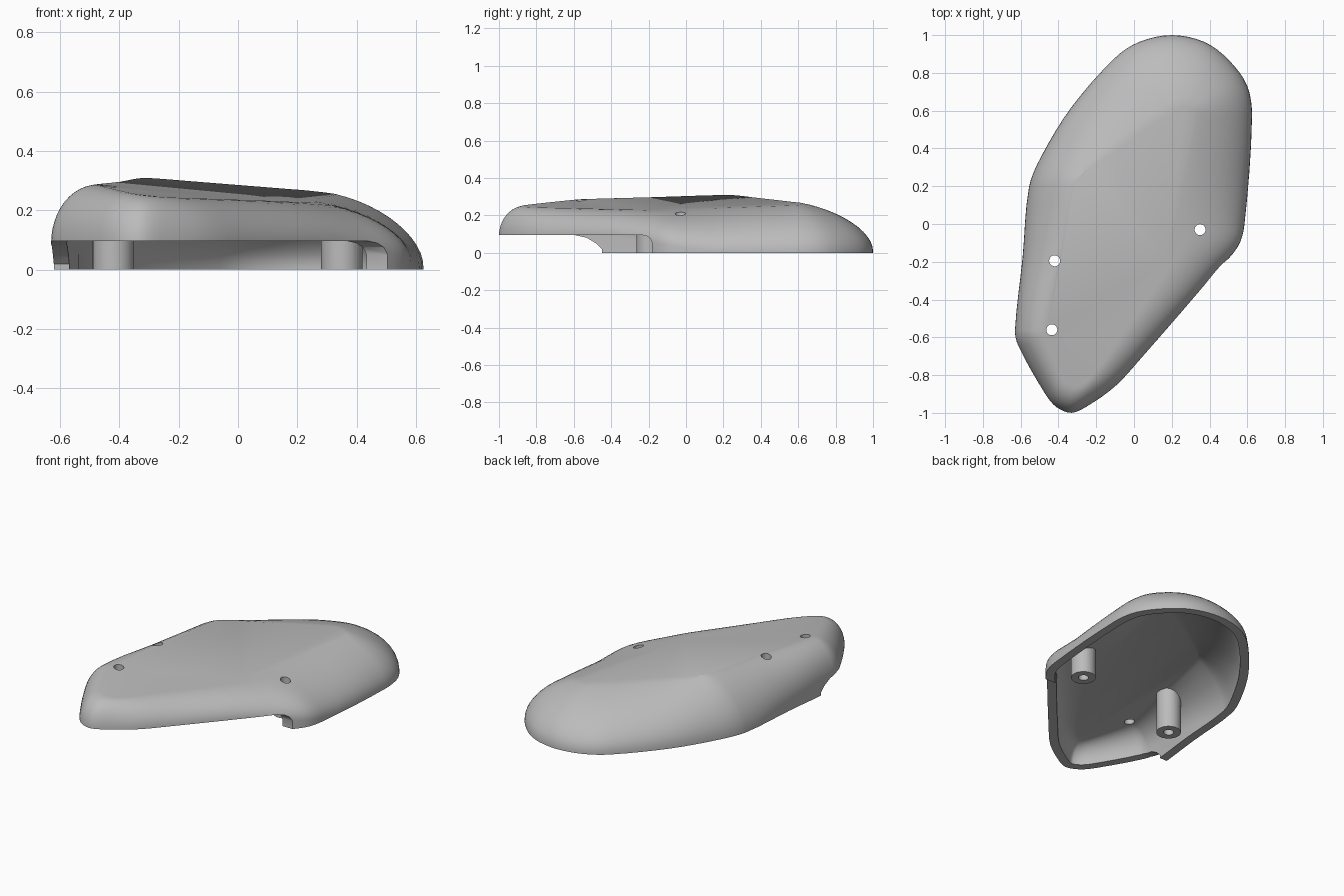
import bpy, bmesh, math
from mathutils import Vector

if "Cube" in bpy.data.objects:
    bpy.data.objects.remove(bpy.data.objects["Cube"], do_unlink=True)

grey = bpy.data.materials.new("light_grey")
grey.use_nodes = True
grey.diffuse_color = (0.5, 0.5, 0.5, 1)
grey.node_tree.nodes["Principled BSDF"].inputs["Base Color"].default_value = (0.5, 0.5, 0.5, 1)

# Footprint point paired with the matching point on the edge of the flat top
OUTLINE = [
    (.625, .57, .33, .57), (.60, .73, .32, .61), (.50, .87, .29, .62),
    (.37, .965, .26, .62), (.2, 1, .22, .61), (.03, .965, .17, .57),
    (-.1, .88, .08, .51), (-.33, .62, -.12, .37), (-.49, .36, -.26, .275),
    (-.555, .2, -.32, .2), (-.59, -.18, -.395, -.19), (-.63, -.56, -.475, -.56),
    (-.615, -.64, -.46, -.62), (-.47, -.9, -.37, -.82), (-.41, -.97, -.345, -.85),
    (-.33, -1, -.31, -.86), (-.24, -.96, -.26, -.84), (-.1, -.86, -.19, -.75),
    (.03, -.72, -.1, -.61), (.43, -.26, .17, -.2), (.55, -.12, .22, -.09),
    (.585, 0, .24, .02)]


def smooth_loop(points, steps=4):
    """Closed Catmull-Rom curve through the points."""
    pts = [Vector(p) for p in points]
    n, out = len(pts), []
    for i in range(n):
        a, b, c, d = (pts[(i + k) % n] for k in (-1, 0, 1, 2))
        # tangents limited by segment length keep long straight runs straight
        span = (c - b).length
        m1 = (c - a) * span / ((b - a).length + span)
        m2 = (d - b) * span / ((d - c).length + span)
        for s in range(steps):
            t = s / steps
            out.append(b * (2*t**3 - 3*t**2 + 1) + m1 * (t**3 - 2*t**2 + t)
                       + c * (3*t**2 - 2*t**3) + m2 * (t**3 - t**2))
    return out


def loft(name, rings):
    """Closed solid through a stack of equal rings."""
    bm = bmesh.new()
    rows = [[bm.verts.new(p) for p in ring] for ring in rings]
    n = len(rows[0])
    for low, high in zip(rows, rows[1:]):
        for i in range(n):
            j = (i + 1) % n
            bm.faces.new((low[i], low[j], high[j], high[i]))
    bm.faces.new(rows[0][::-1])
    bm.faces.new(rows[-1])
    bmesh.ops.recalc_face_normals(bm, faces=bm.faces)
    mesh = bpy.data.meshes.new(name)
    bm.to_mesh(mesh)
    bm.free()
    mesh.materials.append(grey)
    obj = bpy.data.objects.new(name, mesh)
    bpy.context.collection.objects.link(obj)
    return obj


def dome(name, wall, roof, skirt):
    """Domed body, shrunk by a wall and roof thickness."""
    loop = smooth_loop(OUTLINE)
    n, steps = len(loop), 12
    rings = [[] for _ in range(steps + 2)]
    for i, p in enumerate(loop):
        tangent = (loop[(i + 1) % n] - loop[i - 1]).xy.normalized()
        inward = Vector((-tangent.y, tangent.x))
        base = p.xy + inward * wall
        top = Vector((p[2], p[3])) + inward * wall * 0.4
        height = 0.261 - 0.117 * top.x + 0.054 * top.y - roof
        front = min(1, max(0, (0.1 - p.y) * 2))
        upright, bulge = 0.01 + 0.08 * front, 0.72 + 0.28 * front
        rings[0].append((base.x, base.y, -skirt))
        for k in range(steps + 1):
            a = math.pi / 2 * k / steps
            u = math.cos(a)
            rise = bulge * math.sin(a) + (1 - bulge) * (1 - u)
            spot = top.lerp(base, u)
            rings[k + 1].append((spot.x, spot.y, upright + (height - upright) * rise))
    return loft(name, rings)


def cylinder(name, x, y, radius, sides=32):
    ring = [(x + radius * math.cos(math.tau * i / sides),
             y + radius * math.sin(math.tau * i / sides)) for i in range(sides)]
    return loft(name, [[(a, b, z) for a, b in ring] for z in (-0.3, 0.6)])


def combine(target, tool, operation):
    mod = target.modifiers.new("cut", "BOOLEAN")
    mod.operation, mod.object, mod.solver = operation, tool, "EXACT"
    bpy.context.view_layer.objects.active = target
    bpy.ops.object.modifier_apply(modifier=mod.name)
    bpy.data.objects.remove(tool, do_unlink=True)


# Outer shell and its hollow
shell = dome("shell", 0, 0, 0)
hollow = dome("hollow", 0.052, 0.045, 0.05)

# Raised front edge, starting further forward on one side
right_step = [(-.18, .05), (-.19, .075), (-.21, .09), (-.24, .096)]
left_step = [(-.45, .02), (-.48, .05), (-.53, .08), (-.6, .096)]
rows = []
for x, step in ((-0.9, left_step), (-0.45, left_step), (0.1, right_step), (0.9, right_step)):
    profile = [(-1.3, -0.1), (step[0][0], -0.1)] + step + [(-1.3, 0.096)]
    rows.append([(x, y, z) for y, z in profile])
combine(hollow, loft("front_step", rows), "UNION")

# Screw posts stay standing inside the hollow
POSTS = [(-0.42, -0.195), (0.35, -0.03)]
for x, y in POSTS:
    combine(hollow, cylinder("post", x, y, 0.07), "DIFFERENCE")
combine(shell, hollow, "DIFFERENCE")

# Screw holes through the posts and the front of the top
for x, y in POSTS + [(-0.435, -0.56)]:
    combine(shell, cylinder("hole", x, y, 0.029), "DIFFERENCE")

bpy.ops.object.select_all(action="DESELECT")
shell.select_set(True)
bpy.context.view_layer.objects.active = shell
bpy.ops.object.shade_smooth_by_angle(angle=math.radians(32))
